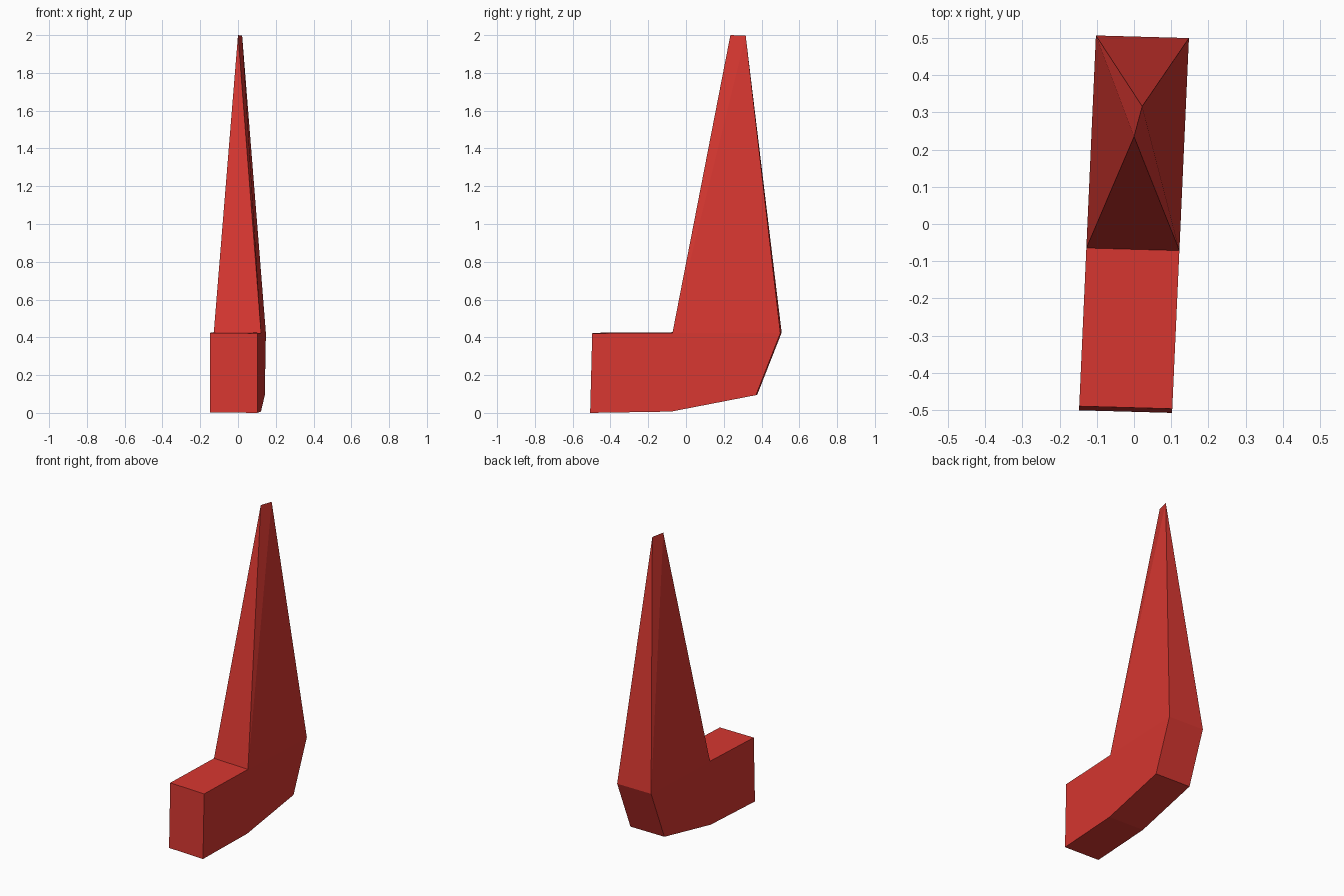
import bpy, bmesh

if "Cube" in bpy.data.objects:
    bpy.data.objects.remove(bpy.data.objects["Cube"])

# The one flat colour
red = bpy.data.materials.new("red")
red.diffuse_color = (0.68, 0.038, 0.03, 1)
red.use_nodes = True
red.node_tree.nodes["Principled BSDF"].inputs["Base Color"].default_value = red.diffuse_color

HALF_WIDTH = 0.125
LEAN = 0.045       # the body is turned slightly: x drifts with y
TURN = 0.0035      # y difference across the width

bm = bmesh.new()

# Base outline in (y, z): front top, mid top, back top, back bottom, mid bottom, front bottom
profile = [(-0.493, 0.424), (-0.068, 0.427), (0.503, 0.425),
           (0.374, 0.097), (-0.075, 0.01), (-0.504, 0.003)]


def side(s):
    return [bm.verts.new((LEAN * y + s * HALF_WIDTH, y - s * TURN, max(0, z - (s + 1) * 0.0015)))
            for y, z in profile]


left, right = side(-1), side(1)

# Base sides and the strips joining them; the strip under the spire stays open
bm.faces.new(left)
bm.faces.new(right)
n = len(profile)
for i in range(n):
    if i != 1:
        j = (i + 1) % n
        bm.faces.new((left[i], left[j], right[j], right[i]))

# Tapering spire ending in a short ridge
tip_front = bm.verts.new((0.0, 0.235, 2.0))
tip_back = bm.verts.new((0.022, 0.316, 1.997))
bm.faces.new((left[1], right[1], tip_front))
bm.faces.new((left[2], right[2], tip_back))
bm.faces.new((left[1], left[2], tip_front))
bm.faces.new((left[2], tip_back, tip_front))
bm.faces.new((right[1], right[2], tip_back))
bm.faces.new((right[1], tip_back, tip_front))

bmesh.ops.recalc_face_normals(bm, faces=bm.faces)
mesh = bpy.data.meshes.new("spired_body")
bm.to_mesh(mesh)
bm.free()
mesh.materials.append(red)
body = bpy.data.objects.new("spired_body", mesh)
bpy.context.collection.objects.link(body)
